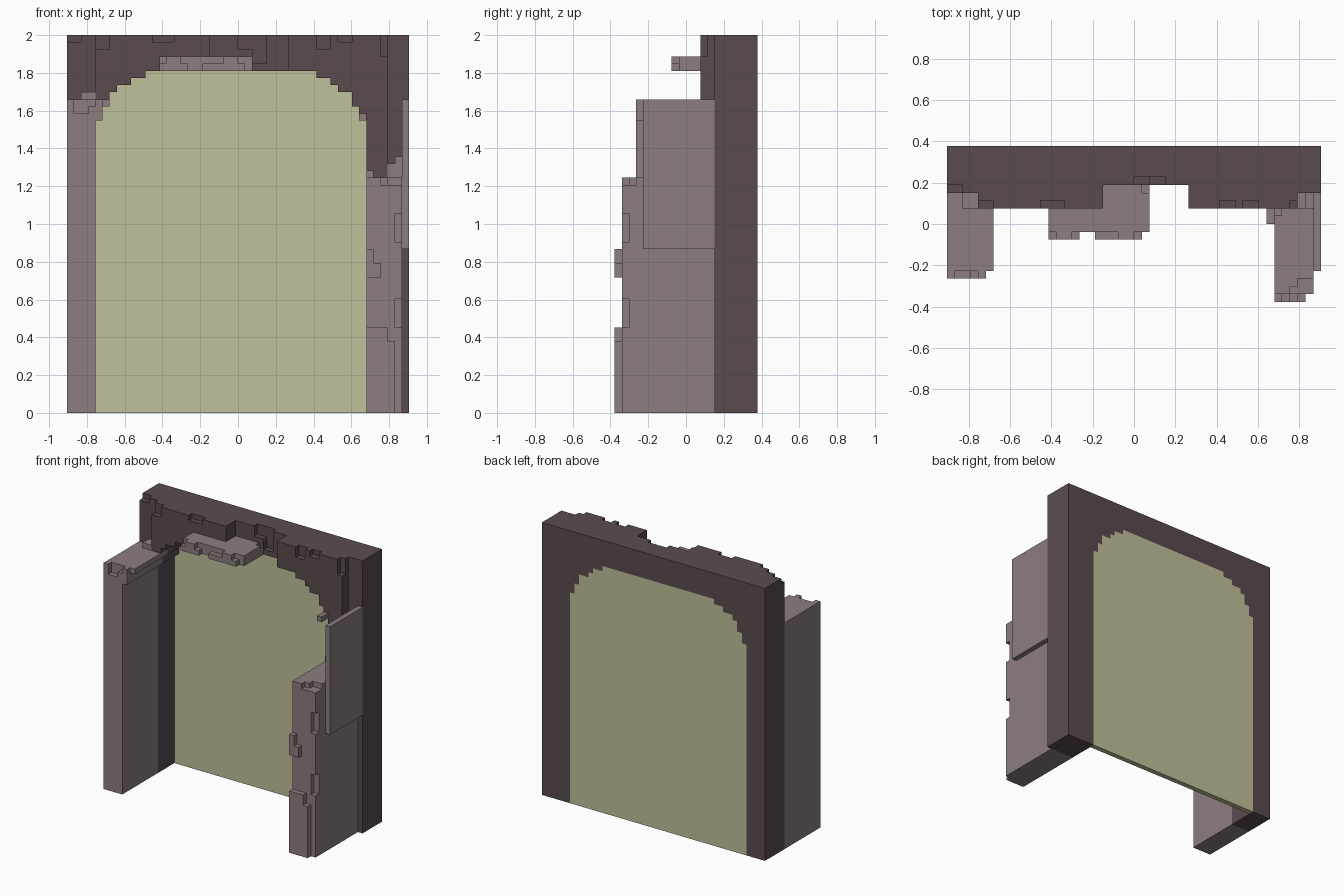
import bpy, bmesh, math
from mathutils import Vector

cube = bpy.data.objects.get("Cube")
if cube:
    bpy.data.objects.remove(cube, do_unlink=True)

# Block grid: 48 wide, 20 deep, 53 high
V = 2 / 53
ORIGIN = Vector((-24 * V, -10 * V, 0))


def material(name, rgb):
    m = bpy.data.materials.new(name)
    m.use_nodes = True
    m.diffuse_color = (*rgb, 1)
    bsdf = m.node_tree.nodes["Principled BSDF"]
    bsdf.inputs["Base Color"].default_value = (*rgb, 1)
    bsdf.inputs["Roughness"].default_value = 0.9
    return m


light_stone = material("light stone", (0.263, 0.205, 0.214))
dark_stone = material("dark stone", (0.103, 0.071, 0.078))
olive = material("pale olive", (0.53, 0.53, 0.325))


def box(x0, x1, y0, y1, z0, z1):
    """Set of grid cells filling a box."""
    return {(x, y, z) for x in range(x0, x1) for y in range(y0, y1) for z in range(z0, z1)}


def boxes(*dims):
    return set().union(*(box(*d) for d in dims))


SIDES = [(Vector(n), Vector(u), Vector(v)) for n, u, v in (
    ((1, 0, 0), (0, 1, 0), (0, 0, 1)), ((-1, 0, 0), (0, 0, 1), (0, 1, 0)),
    ((0, 1, 0), (0, 0, 1), (1, 0, 0)), ((0, -1, 0), (1, 0, 0), (0, 0, 1)),
    ((0, 0, 1), (1, 0, 0), (0, 1, 0)), ((0, 0, -1), (0, 1, 0), (1, 0, 0)))]


def build(name, cells, mat):
    """Skin the cells with flat faces and merge coplanar ones."""
    bm = bmesh.new()
    for c in cells:
        for n, u, v in SIDES:
            if (c[0] + int(n.x), c[1] + int(n.y), c[2] + int(n.z)) in cells:
                continue
            mid = Vector(c) + Vector((0.5, 0.5, 0.5)) + n / 2
            corners = [mid + (u * a + v * b) / 2 for a, b in ((-1, -1), (1, -1), (1, 1), (-1, 1))]
            bm.faces.new([bm.verts.new(ORIGIN + p * V) for p in corners])
    bmesh.ops.remove_doubles(bm, verts=bm.verts, dist=V / 10)
    bmesh.ops.dissolve_limit(bm, angle_limit=math.radians(1), verts=bm.verts, edges=bm.edges)
    me = bpy.data.meshes.new(name)
    bm.to_mesh(me)
    bm.free()
    me.materials.append(mat)
    ob = bpy.data.objects.new(name, me)
    bpy.context.collection.objects.link(ob)
    return ob


# Stepped arch: opening height of each column, mirrored about the doorway centre
step = {4: 41, 5: 43, 6: 45, 7: 45, 8: 46, 9: 47, 10: 47}
arch = {x: step.get(min(x, 45 - x), 48) for x in range(4, 42)}
arch[7] = 46
opening = {(x, y, z) for x, top in arch.items() for y in range(20) for z in range(top)}

# Portal panel, flush with the back
build("portal_panel", {c for c in opening if c[1] == 19}, olive)

# Dark frame with thicker front courses, a recess in the lintel and chipped edges
frame = boxes((0, 48, 14, 20, 0, 53), (4, 20, 12, 14, 44, 53), (6, 20, 12, 14, 41, 53),
              (31, 42, 12, 14, 41, 53), (42, 45, 12, 14, 33, 53))
frame -= opening
frame -= boxes((20, 31, 12, 15, 48, 53),                          # lintel recess
               (24, 28, 15, 16, 51, 53), (26, 28, 15, 16, 49, 51),  # recess chips
               (0, 2, 14, 15, 52, 53), (4, 6, 12, 13, 51, 53),
               (12, 15, 12, 13, 52, 53), (35, 37, 12, 13, 51, 53),
               (38, 40, 12, 13, 52, 53), (44, 45, 12, 13, 50, 53))
build("door_frame", frame, dark_stone)

# Tall pillar on the right, with its top corbel following the arch
tall = boxes((0, 4, 3, 14, 0, 44), (4, 5, 3, 14, 41, 44), (5, 6, 4, 14, 43, 44),
             (2, 4, 12, 14, 44, 45)) - opening
tall -= boxes((1, 4, 3, 4, 43, 44), (1, 3, 3, 4, 42, 43))
build("tall_pillar", tall, light_stone)

# Short, broken pillar on the left
short = boxes((42, 47, 1, 14, 0, 33),
              (42, 46, 0, 1, 0, 10), (42, 45, 0, 1, 10, 12),      # foot facing
              (42, 43, 0, 1, 19, 23), (43, 44, 0, 1, 19, 21),     # raised stone
              (45, 47, 12, 14, 33, 35), (46, 47, 12, 14, 35, 36),  # rubble on top
              (42, 43, 11, 12, 33, 34))
short -= boxes((46, 47, 1, 2, 12, 16), (46, 47, 1, 2, 24, 28),
               (44, 47, 1, 2, 32, 33), (45, 47, 2, 3, 32, 33))
build("short_pillar", short, light_stone)

# Thin slab on the outside of the short pillar
build("side_slab", box(47, 48, 4, 14, 23, 44), light_stone)

# Ledge over the doorway with a chipped front lip
ledge = boxes((13, 20, 8, 12, 48, 50), (20, 26, 8, 15, 48, 50))
ledge -= boxes((17, 19, 8, 9, 48, 50), (25, 26, 8, 9, 48, 50),
               (13, 14, 8, 9, 49, 50), (16, 17, 8, 9, 49, 50),
               (19, 22, 8, 9, 49, 50), (24, 25, 8, 9, 49, 50), (25, 26, 14, 15, 49, 50))
build("arch_ledge", ledge, light_stone)

# Loose stone on the arch shoulder
build("loose_stone", box(41, 42, 10, 12, 41, 42), light_stone)
